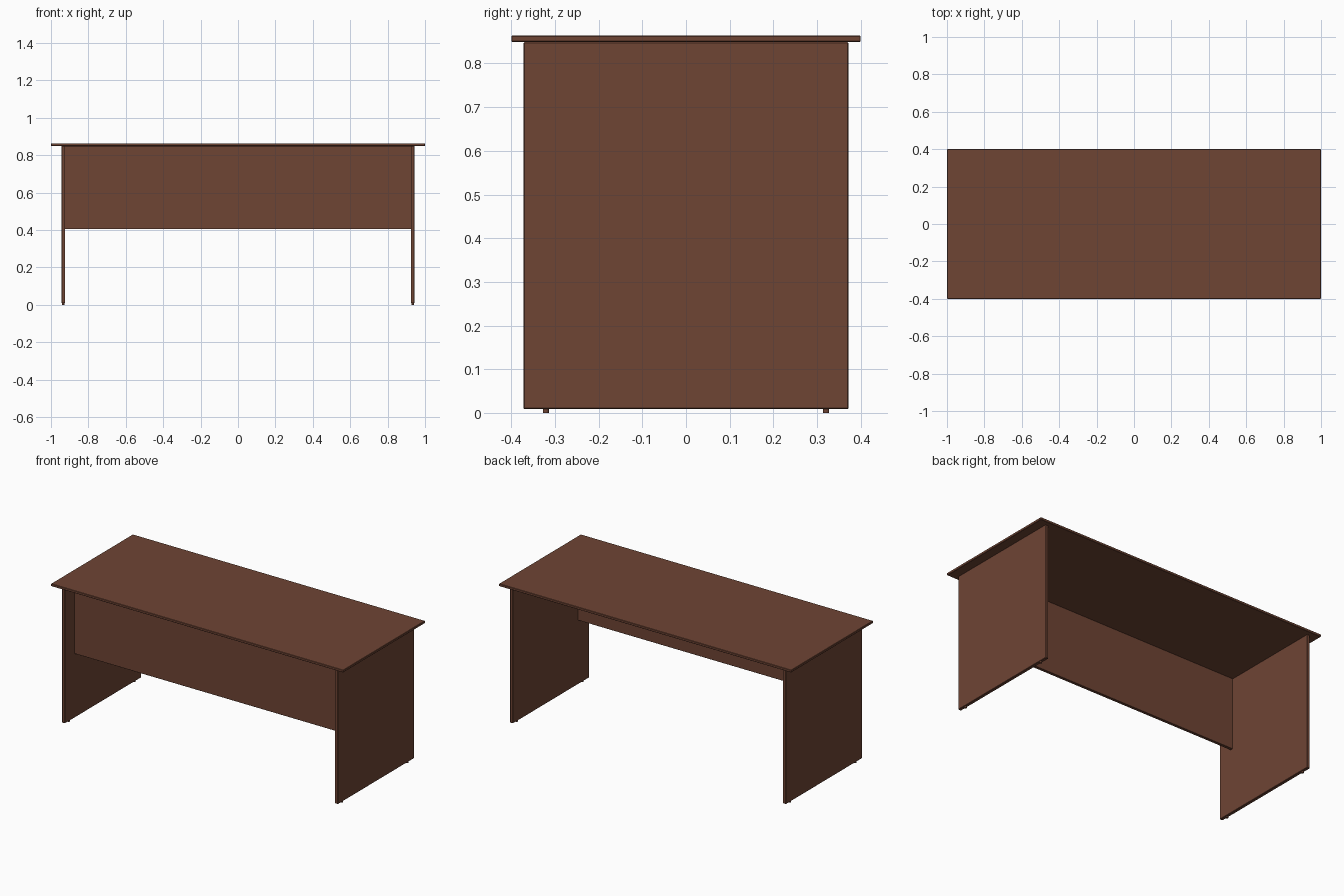
import bpy
import bmesh
from mathutils import Vector

cube = bpy.data.objects.get("Cube")
if cube:
    bpy.data.objects.remove(cube, do_unlink=True)

# Single wood colour
wood = bpy.data.materials.new("brown_wood")
wood.use_nodes = True
colour = (0.156, 0.058, 0.034, 1)
wood.diffuse_color = colour
wood.node_tree.nodes["Principled BSDF"].inputs["Base Color"].default_value = colour


def finish(name, bm):
    mesh = bpy.data.meshes.new(name)
    bm.to_mesh(mesh)
    bm.free()
    mesh.materials.append(wood)
    obj = bpy.data.objects.new(name, mesh)
    bpy.context.collection.objects.link(obj)
    return obj


def board(name, low, high, edge=0.002):
    """Flat board between two corners, with slightly eased edges."""
    low, high = Vector(low), Vector(high)
    bm = bmesh.new()
    bmesh.ops.create_cube(bm, size=1)
    bmesh.ops.scale(bm, vec=high - low, verts=bm.verts)
    bmesh.ops.translate(bm, vec=(low + high) / 2, verts=bm.verts)
    obj = finish(name, bm)
    bevel = obj.modifiers.new("eased_edges", "BEVEL")
    bevel.width = edge
    bevel.segments = 1
    return obj


def foot(name, x, y):
    """Small round glide under a side panel."""
    bm = bmesh.new()
    bmesh.ops.create_cone(bm, cap_ends=True, segments=16,
                          radius1=0.007, radius2=0.007, depth=0.012)
    bmesh.ops.translate(bm, vec=(x, y, 0.006), verts=bm.verts)
    return finish(name, bm)


# Desk top and the recessed front panel
board("desk_top", (-1, -0.4, 0.849), (1, 0.4, 0.864))
board("modesty_panel", (-0.925, -0.28, 0.406), (0.925, -0.262, 0.849), 0.001)

# Side panels with their feet
for side, s in (("left", 1), ("right", -1)):
    inner, outer = sorted((s * 0.924, s * 0.944))
    board(side + "_side_panel", (inner, -0.372, 0.009), (outer, 0.372, 0.849))
    for end, y in (("front", -0.321), ("back", 0.321)):
        foot(f"{side}_{end}_foot", s * 0.934, y)
